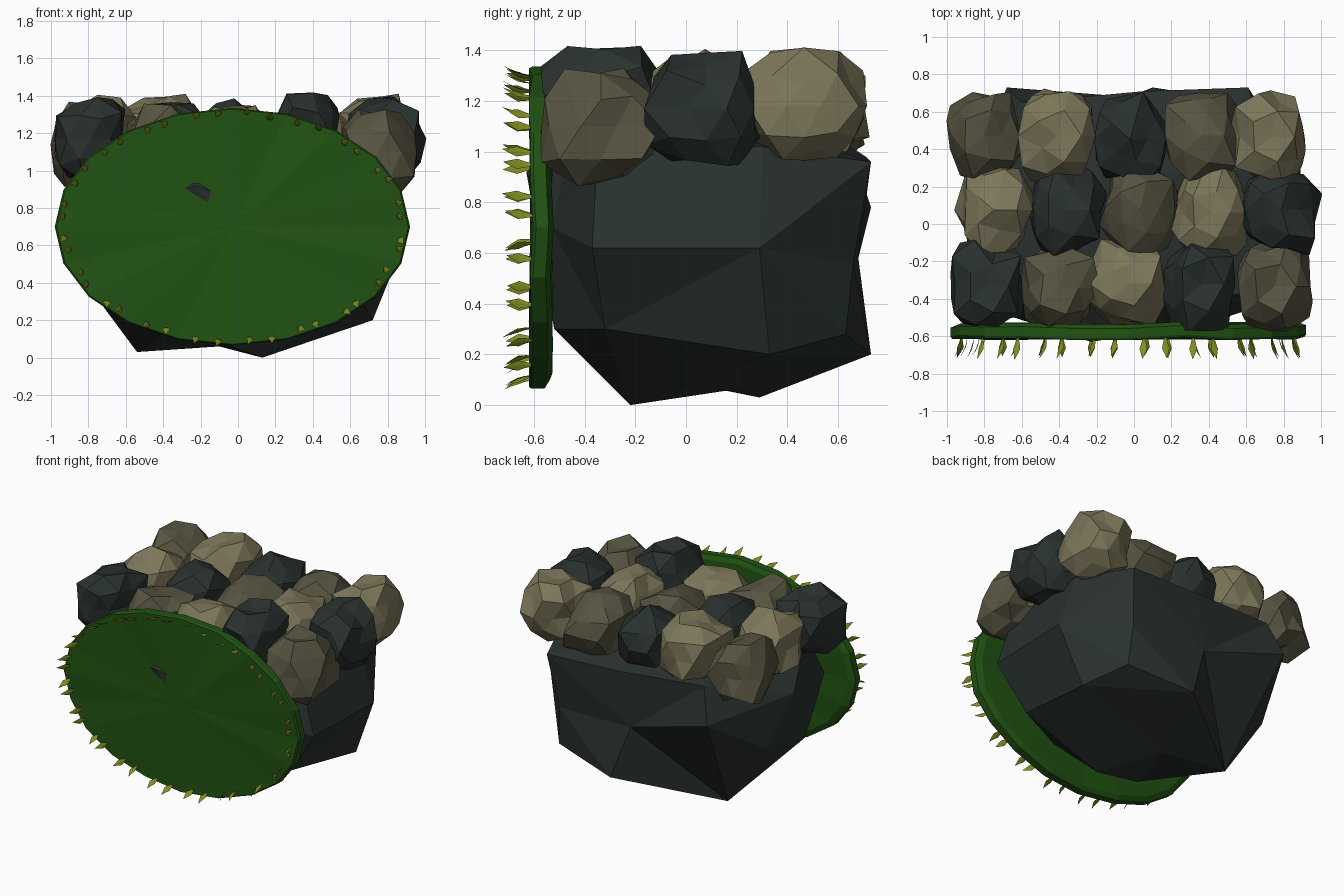
import bpy, bmesh, math, random
from mathutils import Vector

if "Cube" in bpy.data.objects:
    bpy.data.objects.remove(bpy.data.objects["Cube"])

random.seed(11)


def mat(name, rgb):
    m = bpy.data.materials.new(name)
    m.diffuse_color = (*rgb, 1)
    m.use_nodes = True
    m.node_tree.nodes["Principled BSDF"].inputs["Base Color"].default_value = m.diffuse_color
    return m


DARK = mat("dark_stone", (0.022, 0.031, 0.028))
TAN = mat("tan_stone", (0.20, 0.18, 0.10))
BROWN = mat("brown_stone", (0.095, 0.088, 0.052))
MOSS = mat("moss", (0.015, 0.085, 0.006))
LEAF = mat("leaf", (0.22, 0.27, 0.015))


def finish(bm, name, material):
    bmesh.ops.recalc_face_normals(bm, faces=bm.faces)
    me = bpy.data.meshes.new(name)
    bm.to_mesh(me)
    bm.free()
    me.materials.append(material)
    ob = bpy.data.objects.new(name, me)
    bpy.context.collection.objects.link(ob)


# Base boulder: corner points joined via a hull of their directions, so dents survive
corners = [
    (0.13, -0.22, 0.0), (-0.54, 0.29, 0.03), (-0.1, 0.18, 0.06), (0.72, 0.33, 0.2),
    (0.1, 0.73, 0.2), (0.58, 0.63, 0.28), (0.66, -0.32, 0.3), (-0.77, -0.27, 0.34),
    (-0.33, -0.36, 0.16), (0.25, -0.52, 0.3), (0.87, -0.37, 0.62), (0.89, 0.29, 0.62),
    (0.56, 0.66, 0.56), (-0.03, 0.68, 0.58), (-0.68, 0.73, 0.78), (-0.94, 0.1, 0.85),
    (-0.85, 0.3, 0.5), (-0.8, -0.45, 0.75), (0.61, 0.73, 0.96), (0.05, 0.71, 0.98),
    (-0.6, 0.65, 1.02), (-0.72, -0.35, 1.05), (0.75, -0.35, 1.0), (0.76, 0.3, 1.02),
    (0.0, -0.45, 1.08), (0.0, 0.25, 1.12), (-0.6, 0.2, 1.08), (0.4, -0.53, 0.7),
    (-0.23, -0.63, 0.92)]
mid = Vector((0, 0.08, 0.58))
bm = bmesh.new()
home = {}
for c in corners:
    v = bm.verts.new(mid + (Vector(c) - mid).normalized())
    home[v] = c
bmesh.ops.convex_hull(bm, input=bm.verts)
for v, c in home.items():
    v.co = c
finish(bm, "base_boulder", DARK)


# Cobbles on top: jittered, slightly boxy icospheres
def cobble(name, center, size, material):
    bm = bmesh.new()
    bmesh.ops.create_icosphere(bm, subdivisions=2, radius=1)
    for v in bm.verts:
        n = v.co.normalized()
        box = sum(abs(a) ** 3.2 for a in n) ** (-1 / 3.2)
        n = n * box * random.uniform(0.8, 1.13)
        v.co = Vector(center) + Vector(a * s for a, s in zip(n, size))
    finish(bm, name, material)


T, B, D = TAN, BROWN, DARK
rows = [  # y, [(x, z, material)]
    (-0.33, [(-0.79, 1.17, D), (-0.4, 1.13, B), (-0.03, 1.13, T), (0.36, 1.19, D), (0.75, 1.1, B)]),
    (0.07, [(-0.75, 1.17, T), (-0.36, 1.14, D), (0.03, 1.12, B), (0.41, 1.15, T), (0.79, 1.17, D)]),
    (0.46, [(-0.8, 1.14, B), (-0.41, 1.18, T), (-0.02, 1.14, D), (0.36, 1.13, B), (0.73, 1.18, T)])]
for r, (y, stones) in enumerate(rows):
    for i, (x, z, m) in enumerate(stones):
        cobble(f"cobble_{r}_{i}", (x, y + random.uniform(-0.015, 0.015), z), (0.198, 0.236, 0.218), m)

# Moss disc: 20-sided oval plate with fan faces front and back
N, CX, CZ, RX, RZ = 20, -0.03, 0.70, 0.95, 0.635
bm = bmesh.new()
rings = []
wob = [random.uniform(-0.01, 0.01) for _ in range(N)]
for y, s in ((-0.612, 0.99), (-0.6, 1.0), (-0.55, 1.0), (-0.53, 0.95)):
    rings.append([bm.verts.new((CX + RX * s * math.cos(a), y + wob[i], CZ + RZ * s * math.sin(a)))
                  for i, a in enumerate(2 * math.pi * k / N for k in range(N))])
front, back = bm.verts.new((CX, -0.615, CZ)), bm.verts.new((CX, -0.53, CZ))
for i in range(N):
    j = (i + 1) % N
    bm.faces.new((front, rings[0][i], rings[0][j]))
    bm.faces.new((back, rings[-1][j], rings[-1][i]))
    for p, q in zip(rings, rings[1:]):
        bm.faces.new((p[i], p[j], q[j], q[i]))
finish(bm, "moss_disc", MOSS)

# Leaf blades: pointed leaves around the rim, curling outward
bm = bmesh.new()
for k in range(2 * N):
    a = 2 * math.pi * (k // 2 + 0.5 + (0.2 if k % 2 else -0.2) + random.uniform(-0.06, 0.06)) / N
    f = random.uniform(0.92, 0.95)
    base = Vector((CX + RX * f * math.cos(a), -0.60, CZ + RZ * f * math.sin(a)))
    tw = a - math.pi / 2 + random.uniform(-0.9, 0.9)
    side = Vector((math.cos(tw), 0, math.sin(tw)))
    bend = Vector((-side.z, 0, side.x))
    length = random.uniform(0.105, 0.125)
    sections = []
    for t, w in ((0, 0.004), (0.3, 0.013), (0.55, 0.021), (0.8, 0.01), (1, 0.001)):
        c = base + Vector((0, -length * t, 0)) + bend * 0.04 * t * t
        th = bend * 0.12 * w
        sections.append([bm.verts.new(c + o) for o in (side * w, th, -side * w, -th)])
    for p, q in zip(sections, sections[1:]):
        for i in range(4):
            bm.faces.new((p[i], p[(i + 1) % 4], q[(i + 1) % 4], q[i]))
finish(bm, "leaf_blades", LEAF)
